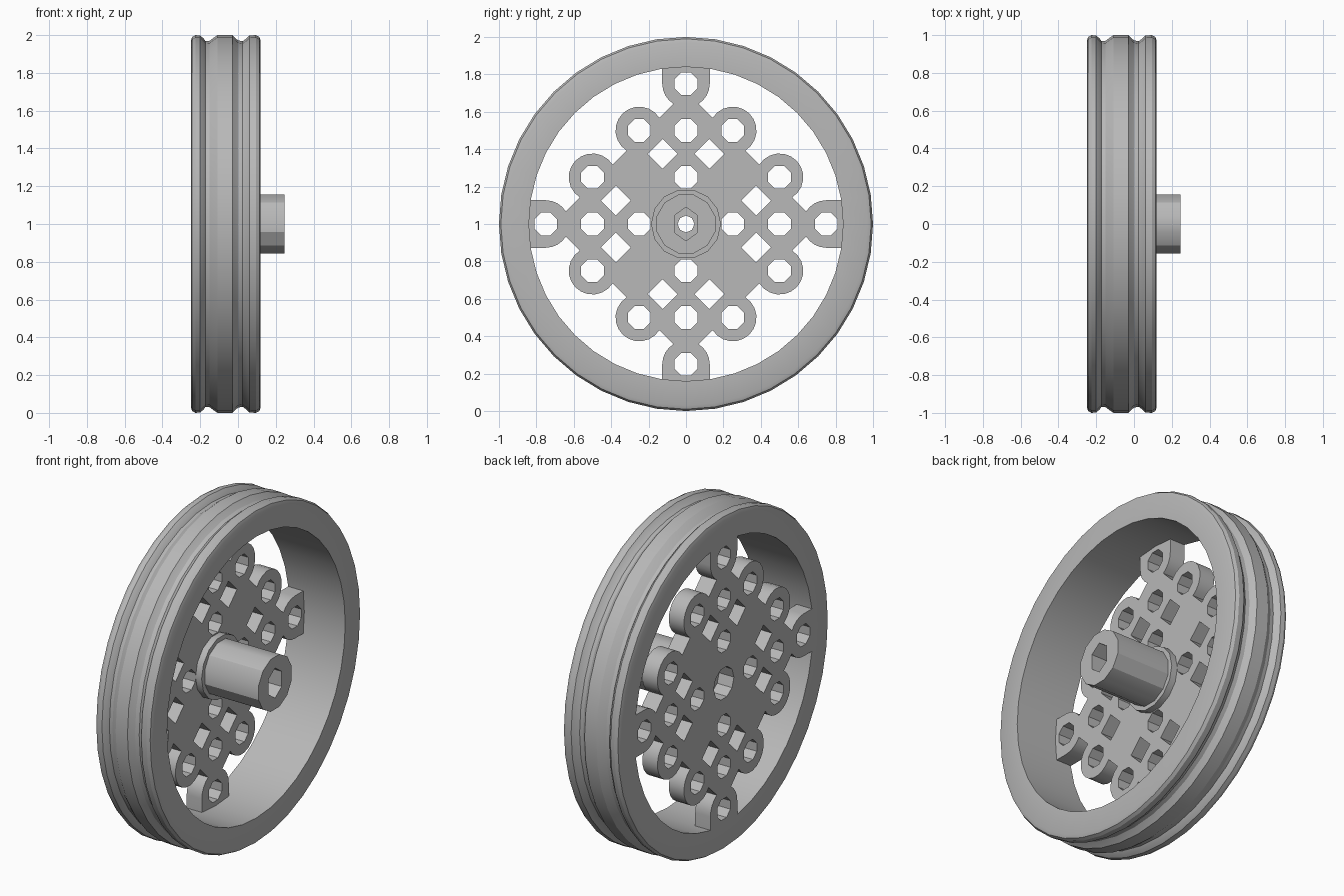
import bpy, bmesh
from math import sin, cos, radians, acos, degrees, pi, sqrt
from mathutils import Matrix

cube = bpy.data.objects.get("Cube")
if cube:
    bpy.data.objects.remove(cube, do_unlink=True)

grey = bpy.data.materials.new("light grey plastic")
grey.use_nodes = True
COLOUR = (0.48, 0.48, 0.48, 1)
grey.diffuse_color = COLOUR
grey.node_tree.nodes["Principled BSDF"].inputs["Base Color"].default_value = COLOUR

# Wheel plane (u, v, w) maps to world (y, z, x), lifted to the axle height
WHEEL = Matrix(((0, 0, 1, 0), (1, 0, 0, 0), (0, 1, 0, 1), (0, 0, 0, 1)))


def add_object(name, bm, angle=30):
    bmesh.ops.remove_doubles(bm, verts=bm.verts, dist=0.0005)
    bmesh.ops.recalc_face_normals(bm, faces=bm.faces)
    mesh = bpy.data.meshes.new(name)
    bm.to_mesh(mesh)
    bm.free()
    mesh.materials.append(grey)
    obj = bpy.data.objects.new(name, mesh)
    bpy.context.collection.objects.link(obj)
    bpy.ops.object.select_all(action='DESELECT')
    obj.select_set(True)
    bpy.context.view_layer.objects.active = obj
    bpy.ops.object.shade_smooth_by_angle(angle=radians(angle))
    return obj


def arc(cu, cv, r, a0, a1, n):
    steps = [radians(a0 + (a1 - a0) * i / n) for i in range(n + 1)]
    return [(cu + r * cos(a), cv + r * sin(a)) for a in steps]


def ring(cu, cv, r, n, turn=0, squash=1):
    pts = arc(0, 0, r, turn, turn + 360, n)[:-1]
    return [(cu + u * squash, cv + v) for u, v in pts]


def extrude_loops(name, loops, x0, x1):
    """Solid between x0 and x1 from an outline and its holes."""
    curve = bpy.data.curves.new(name, 'CURVE')
    curve.dimensions, curve.fill_mode = '2D', 'BOTH'
    curve.extrude = (x1 - x0) / 2
    for loop in loops:
        spline = curve.splines.new('POLY')
        spline.points.add(len(loop) - 1)
        for point, (u, v) in zip(spline.points, loop):
            point.co = (u, v, 0, 1)
        spline.use_cyclic_u = True
    helper = bpy.data.objects.new("outline_helper", curve)
    mesh = bpy.data.meshes.new_from_object(helper)
    bm = bmesh.new()
    bm.from_mesh(mesh)
    bpy.data.objects.remove(helper)
    bpy.data.curves.remove(curve)
    bpy.data.meshes.remove(mesh)
    bm.transform(WHEEL @ Matrix.Translation((0, 0, (x0 + x1) / 2)))
    return add_object(name, bm)


# Rim: grooved tyre profile (x, radius) spun round the axle
profile = [(-.25, .84), (-.25, .97), (-.243, .99), (-.225, 1), (-.2, .998),
           (-.182, .982), (-.172, .968), (-.15, .97), (-.13, .985), (-.108, 1),
           (-.03, 1), (-.015, .985), (0, .972), (.025, .968), (.045, .982),
           (.06, .998), (.095, 1), (.113, .99), (.12, .97), (.12, .84)]
bm = bmesh.new()
verts = [bm.verts.new((x, 0, 1 + r)) for x, r in profile]
for a, b in zip(verts, verts[1:] + verts[:1]):
    bm.edges.new((a, b))
bmesh.ops.spin(bm, geom=bm.verts[:] + bm.edges[:], cent=(0, 0, 1), axis=(1, 0, 0),
               angle=2 * pi, steps=40, use_merge=True)
add_object("rim", bm)

# Lattice plate: one quarter of the outline, turned four times
P, R, EDGE = .25, .127, .71
half = degrees(acos(-(3 * P - EDGE) / sqrt(2) / R))
quarter = [(.86, -R), (.86, R)]
quarter += arc(3 * P, 0, R, 90, 45 + half, 4)
for i in (1, 2):
    quarter += arc((3 - i) * P, i * P, R, 45 - half, 45 + half, 12)
quarter += arc(0, 3 * P, R, 45 - half, 0, 4)
outline = []
for k in range(4):
    c, s = round(cos(k * pi / 2)), round(sin(k * pi / 2))
    outline += [(c * u - s * v, s * u + c * v) for u, v in quarter]

holes = [ring(0, 0, .095, 10)]
for k in range(4):
    c, s = round(cos(k * pi / 2)), round(sin(k * pi / 2))
    for i, j in ((1, 0), (2, 0), (3, 0), (2, 1), (1, 2)):
        holes.append(ring((c * i - s * j) * P, (s * i + c * j) * P, .066, 8, 22.5))
    # Square windows between the round holes
    for i, j in ((.5, 1.5), (1.5, .5)):
        holes.append(ring((c * i - s * j) * P, (s * i + c * j) * P, .08, 4))
extrude_loops("lattice_plate", [outline] + holes, -.25, -.15)

# Hub: base collar with a small bore, then a tube with a hexagonal socket
extrude_loops("hub_collar", [ring(0, 0, .187, 14), ring(0, 0, .045, 8)], -.152, -.11)
extrude_loops("hub_tube", [ring(0, 0, .162, 12, 15),
                           ring(0, 0, .09, 6, 30, .8)], -.11, .245)
